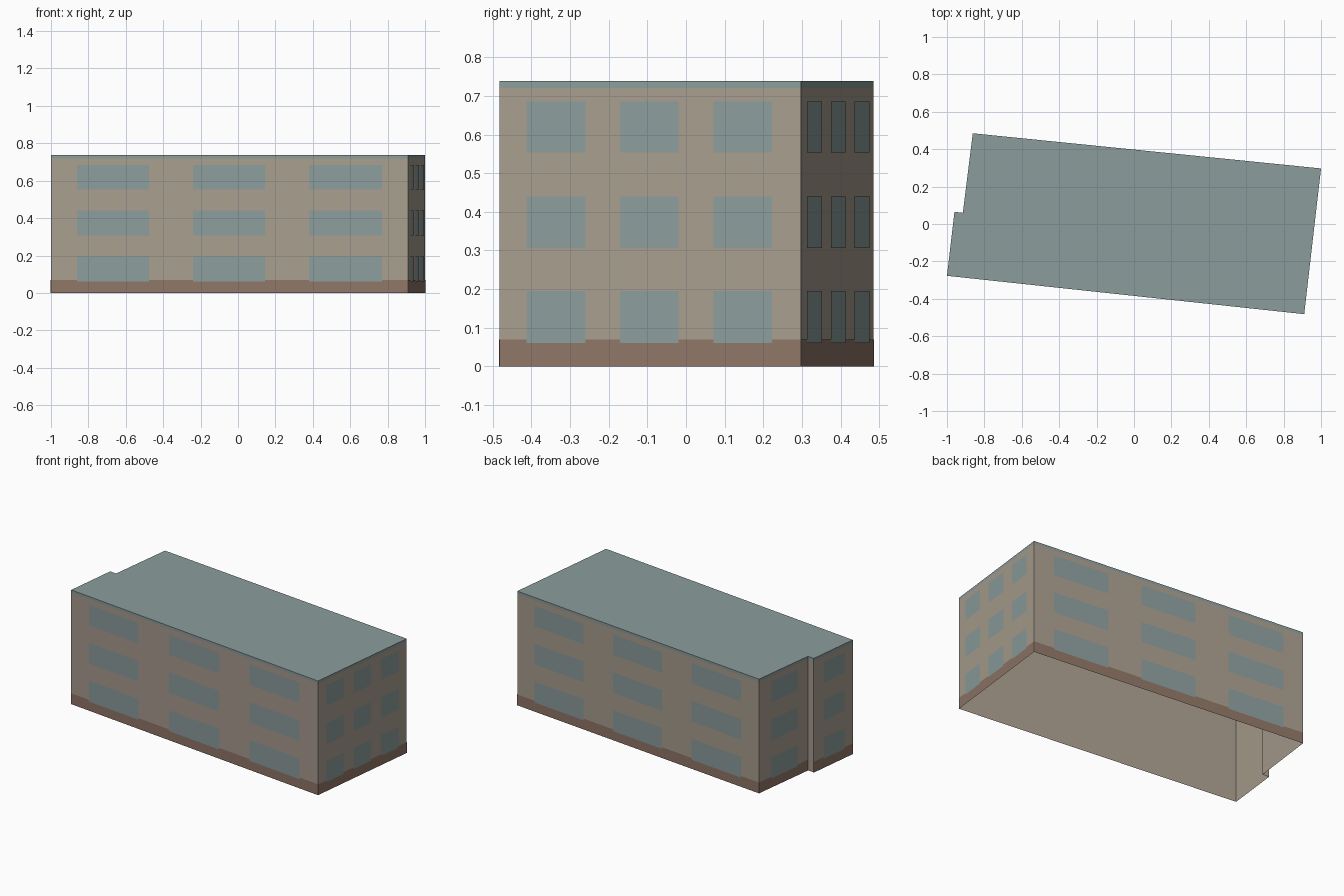
import bpy
import bmesh
from mathutils import Vector

cube = bpy.data.objects.get("Cube")
if cube:
    bpy.data.objects.remove(cube, do_unlink=True)


def material(name, rgb):
    m = bpy.data.materials.new(name)
    m.use_nodes = True
    col = (*rgb, 1.0)
    m.diffuse_color = col
    m.node_tree.nodes["Principled BSDF"].inputs["Base Color"].default_value = col
    return m


BEIGE = material("beige plaster", (0.40, 0.34, 0.275))
BROWN = material("brown plinth", (0.275, 0.18, 0.135))
TEAL = material("grey teal", (0.265, 0.335, 0.335))

# Footprint, counter-clockwise from the front left corner
PLAN = [Vector(p) for p in ((-1, -0.277), (0.91, -0.482), (1, 0.297), (-0.862, 0.485),
                            (-0.915, 0.06), (-0.96, 0.065))]
HEIGHT, EAVE, PLINTH = 0.738, 0.72, 0.07
ROWS = [(0.06, 0.195), (0.307, 0.44), (0.553, 0.685)]

LONG = [(0.073, 0.275), (0.398, 0.6), (0.723, 0.927)]
SHORT = [(0.09, 0.285), (0.4, 0.595), (0.71, 0.905)]
SINGLE = [(0.25, 0.78)]
COLUMNS = [LONG, SHORT, LONG, SINGLE, [], SINGLE]
WALLS = list(zip(PLAN, PLAN[1:] + PLAN[:1], COLUMNS))


def panel(bm, a, b, span, z0, z1, offset=0.0):
    """Upright rectangle on the wall from a to b, pushed outward by offset."""
    d = (b - a).normalized()
    out = Vector((d.y, -d.x)) * offset
    p, q = (a.lerp(b, t) + out for t in span)
    bm.faces.new([bm.verts.new((v.x, v.y, z))
                  for v, z in ((p, z0), (q, z0), (q, z1), (p, z1))])


def finish(name, bm, mat):
    bmesh.ops.remove_doubles(bm, verts=bm.verts, dist=0.0001)
    me = bpy.data.meshes.new(name)
    bm.to_mesh(me)
    bm.free()
    me.materials.append(mat)
    bpy.context.collection.objects.link(bpy.data.objects.new(name, me))


# Wall shell, open underneath
bm = bmesh.new()
for a, b, _ in WALLS:
    panel(bm, a, b, (0, 1), 0, EAVE)
finish("walls", bm, BEIGE)

# Flat roof with its edge band
bm = bmesh.new()
for a, b, _ in WALLS:
    panel(bm, a, b, (0, 1), EAVE, HEIGHT)
bm.faces.new([bm.verts.new((p.x, p.y, HEIGHT)) for p in PLAN])
finish("roof", bm, TEAL)

# Plinth band on every wall except the small step
bm = bmesh.new()
for a, b, cols in WALLS:
    if cols:
        panel(bm, a, b, (0, 1), 0, PLINTH, 0.0015)
finish("plinth", bm, BROWN)

# Window plates, three rows on each wall
bm = bmesh.new()
for a, b, cols in WALLS:
    for span in cols:
        for z0, z1 in ROWS:
            panel(bm, a, b, span, z0, z1, 0.003)
finish("windows", bm, TEAL)
